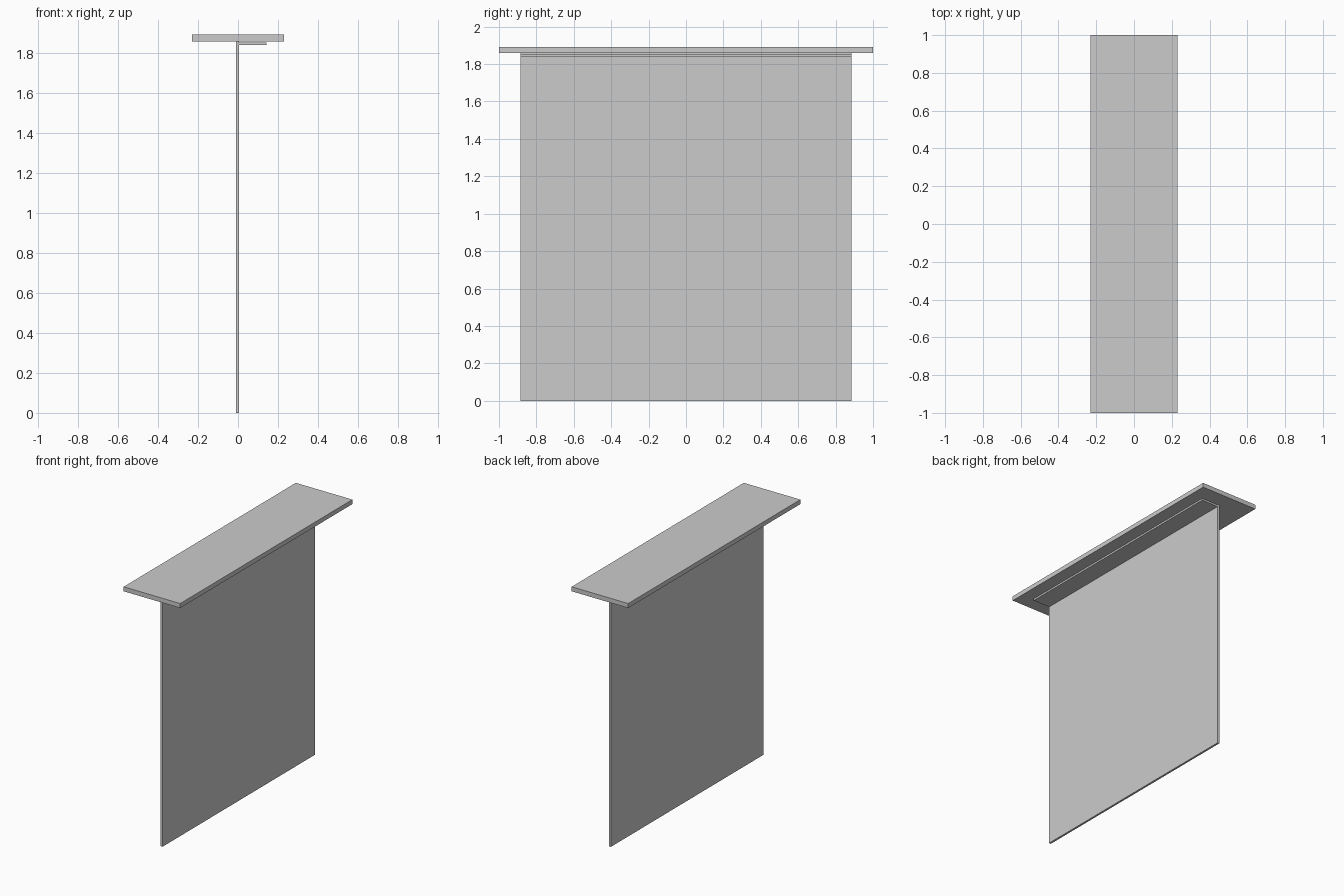
import bpy

# Remove the default cube
cube = bpy.data.objects.get("Cube")
if cube:
    bpy.data.objects.remove(cube, do_unlink=True)

# Single plain grey finish
grey = bpy.data.materials.new("plain_grey")
grey.use_nodes = True
colour = (0.6, 0.6, 0.6, 1.0)
grey.diffuse_color = colour
grey.node_tree.nodes["Principled BSDF"].inputs["Base Color"].default_value = colour


def box(name, low, high):
    """Flat-faced box spanning two opposite corners."""
    centre = [(a + b) / 2 for a, b in zip(low, high)]
    bpy.ops.mesh.primitive_cube_add(size=1, location=centre)
    part = bpy.context.object
    part.name = name
    part.scale = [b - a for a, b in zip(low, high)]
    bpy.ops.object.transform_apply(location=False, rotation=False, scale=True)
    part.data.materials.append(grey)
    return part


HALF_PANEL = 0.885
PLATE_BOTTOM = 1.859

# Wide cap plate along the top
box("top_plate", (-0.23, -1, PLATE_BOTTOM), (0.23, 1, 1.892))

# Thin upright sheet hanging under the plate
box("upright_panel", (-0.009, -HALF_PANEL, 0), (0.006, HALF_PANEL, PLATE_BOTTOM))

# Narrow fixing flange on one side, just under the plate
box("fixing_flange", (0.006, -HALF_PANEL, 1.841), (0.142, HALF_PANEL, 1.854))
